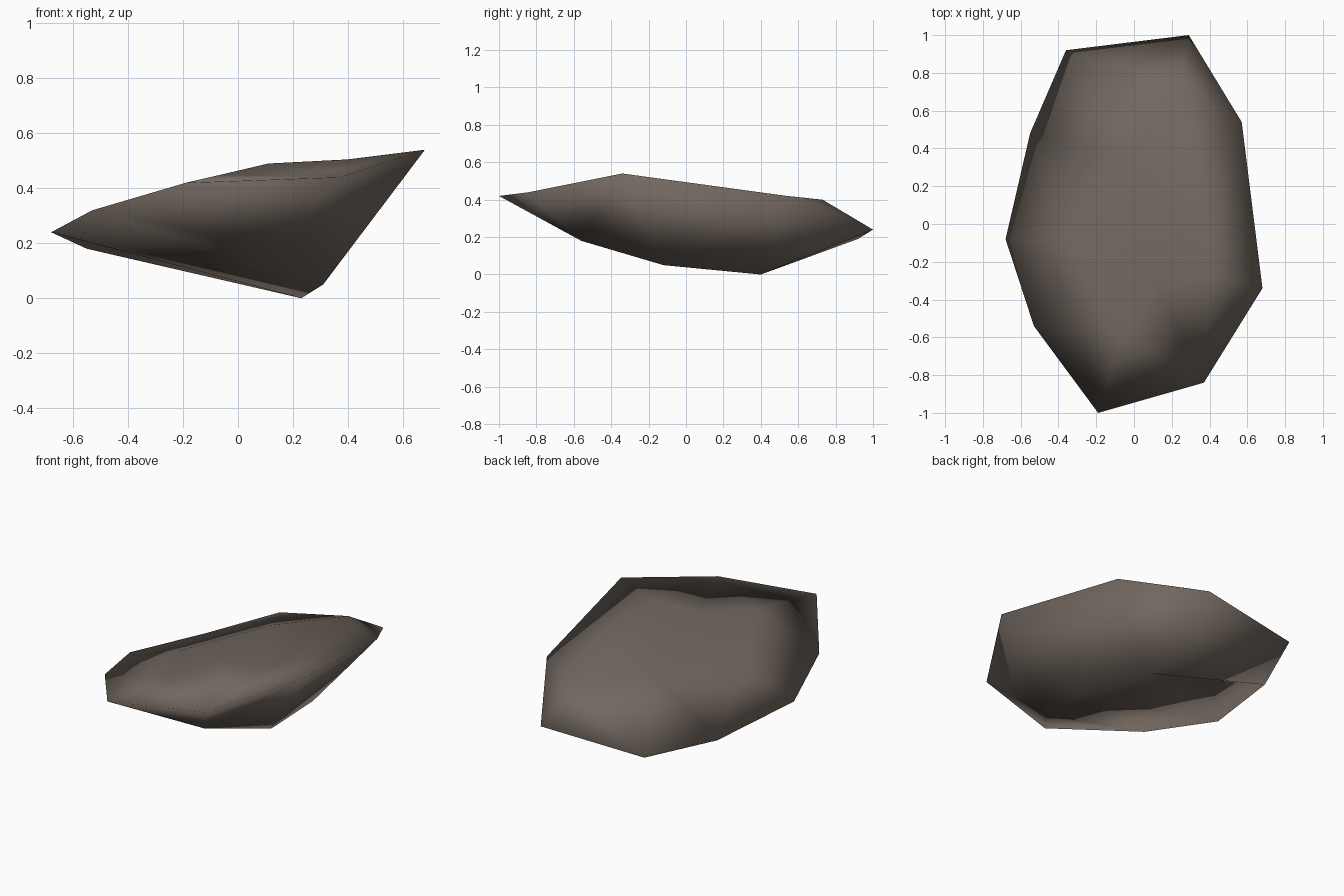
import bpy, bmesh

if "Cube" in bpy.data.objects:
    bpy.data.objects.remove(bpy.data.objects["Cube"])

# Named corner points of the rock: rim, upper side and underside
POINTS = {
    # rim, clockwise seen from above, starting at the back left
    "r0": (-.36, .92, .19), "r1": (.29, 1.0, .24), "r2": (.57, .54, .42),
    "r3": (.68, -.34, .54), "r4": (.37, -.84, .44), "r5": (-.19, -1.0, .42),
    "r6": (-.53, -.54, .32), "r7": (-.68, -.08, .24), "r8": (-.55, .48, .18),
    # upper side
    "back": (.24, .73, .40), "mid": (-.03, .37, .41), "notch": (-.33, -.09, .35),
    "front": (-.06, -.59, .45), "right": (.40, -.26, .505), "peak": (.11, -.30, .49),
    # underside
    "u0": (.17, -.56, .18), "u1": (.31, -.12, .05), "u2": (.23, .40, 0.0),
    "dent": (-.33, .30, .20),
}

# Each fan joins a centre point to a chain of neighbours
FANS = {
    "back": "mid r0 r1 r2 right mid",
    "right": "r2 r3 r4 peak mid",
    "front": "peak r4 r5 r6 notch mid peak",
    "r8": "notch mid r0",
    "notch": "r6 r7 r8",
    "u0": "r3 r4 r5 r6 u1 r3",
    "u1": "r6 r7 u2 r2 r3",
    "dent": "r7 r8 u2 r7",
    "u2": "r8 r0 r1 r2",
}

bm = bmesh.new()
verts = {name: bm.verts.new(co) for name, co in POINTS.items()}
for centre, chain in FANS.items():
    names = chain.split()
    for a, b in zip(names, names[1:]):
        bm.faces.new((verts[centre], verts[a], verts[b]))
bmesh.ops.recalc_face_normals(bm, faces=bm.faces)
for f in bm.faces:
    f.smooth = True

mesh = bpy.data.meshes.new("rock")
bm.to_mesh(mesh)
bm.free()

# Single stone colour
stone = bpy.data.materials.new("brown_grey_stone")
stone.diffuse_color = (.165, .135, .113, 1)
stone.use_nodes = True
stone.node_tree.nodes["Principled BSDF"].inputs["Base Color"].default_value = stone.diffuse_color
mesh.materials.append(stone)

rock = bpy.data.objects.new("rock", mesh)
bpy.context.collection.objects.link(rock)
